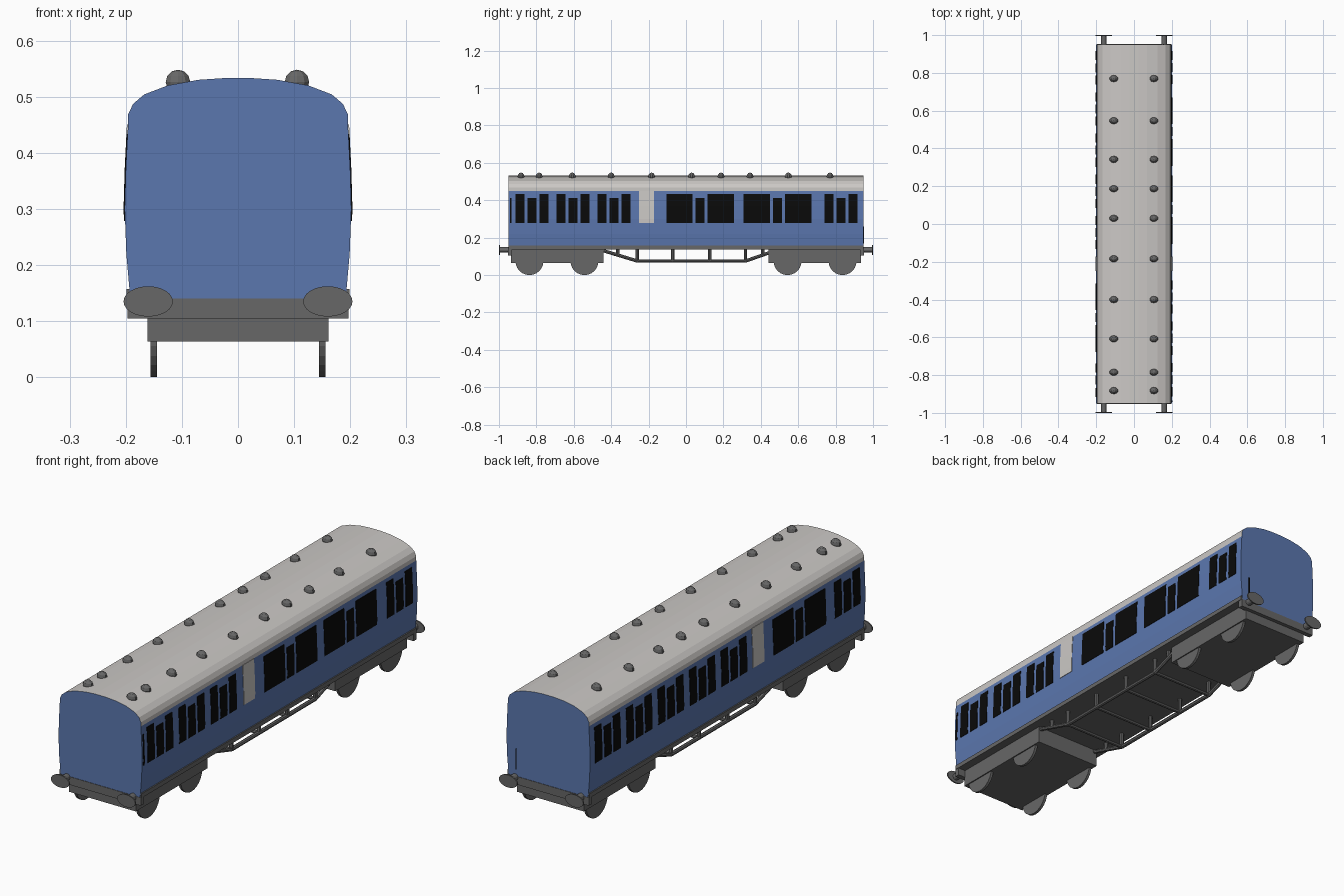
import bpy, bmesh, math
from mathutils import Vector, Matrix

if "Cube" in bpy.data.objects:
    bpy.data.objects.remove(bpy.data.objects["Cube"])


def material(name, rgb):
    m = bpy.data.materials.new(name)
    m.diffuse_color = (*rgb, 1)
    m.use_nodes = True
    m.node_tree.nodes["Principled BSDF"].inputs["Base Color"].default_value = m.diffuse_color
    return m


BLUE = material("coach blue", (0.105, 0.185, 0.43))
ROOF = material("pale roof grey", (0.60, 0.58, 0.56))
GREY = material("chassis grey", (0.135, 0.135, 0.135))
BLACK = material("window black", (0.003, 0.003, 0.003))


def finish(name, bm, *mats):
    bmesh.ops.recalc_face_normals(bm, faces=bm.faces[:])
    me = bpy.data.meshes.new(name)
    bm.to_mesh(me)
    bm.free()
    for m in mats:
        me.materials.append(m)
    ob = bpy.data.objects.new(name, me)
    bpy.context.collection.objects.link(ob)
    return ob


def prism(bm, pts, y0, y1):
    """Extrude an x/z outline along y."""
    a = [bm.verts.new((x, y0, z)) for x, z in pts]
    b = [bm.verts.new((x, y1, z)) for x, z in pts]
    n = len(pts)
    bm.faces.new(a)
    bm.faces.new(b[::-1])
    for i in range(n):
        j = (i + 1) % n
        bm.faces.new((a[i], b[i], b[j], a[j]))


def box(bm, x0, x1, y0, y1, z0, z1):
    prism(bm, [(x0, z0), (x1, z0), (x1, z1), (x0, z1)], y0, y1)


def rod(bm, p, q, r, sides=8):
    p, q = Vector(p), Vector(q)
    d = q - p
    mat = Matrix.Translation((p + q) / 2) @ d.to_track_quat('Z', 'Y').to_matrix().to_4x4()
    bmesh.ops.create_cone(bm, cap_ends=True, segments=sides, radius1=r, radius2=r,
                          depth=d.length, matrix=mat)


# Body shell: blue sides and ends, pale roof above the cantrail
SIDE = [(0.192, 0.14), (0.199, 0.22), (0.202, 0.30), (0.2, 0.37), (0.196, 0.45)]
TOP = [(0.196, 0.468), (0.187, 0.487), (0.167, 0.504), (0.125, 0.52), (0.07, 0.53), (0.025, 0.533)]
half = SIDE + TOP
bm = bmesh.new()
prism(bm, half + [(-x, z) for x, z in reversed(half)], -0.95, 0.95)
bm.normal_update()
for f in bm.faces:
    if abs(f.normal.y) < 0.5 and f.calc_center_median().z > 0.45:
        f.material_index = 1
finish("coach_body", bm, BLUE, ROOF)


def side_x(z):
    for (xa, za), (xb, zb) in zip(SIDE, SIDE[1:]):
        if z <= zb:
            return xa + (xb - xa) * (z - za) / (zb - za)
    return SIDE[-1][0]


def side_plate(bm, side, y0, y1, z0, z1):
    """Thin plate that follows the curved body side."""
    zs = [z0] + [z for _, z in SIDE if z0 < z < z1] + [z1]
    outer = [(side * (side_x(z) + 0.002), z) for z in zs]
    inner = [(side * (side_x(z) - 0.002), z) for z in zs]
    prism(bm, outer + inner[::-1], y0, y1)


# Windows in groups of three: tall, short, tall
SILL, LOW, HIGH = 0.278, 0.412, 0.433


def window_group(bm, side, y, wide):
    for w, top in ((wide, HIGH), (0.048, LOW), (wide, HIGH)):
        side_plate(bm, side, y, y + w, SILL, top)
        y += w + 0.016


LAYOUT = {
    1: [(-0.912, 0.048), (-0.693, 0.048), (-0.474, 0.048),
        (-0.105, 0.141), (0.308, 0.141), (0.741, 0.048)],
    -1: [(0.739 - 0.218 * i, 0.048) for i in range(5)] + [(-0.677, 0.141), (-0.915, 0.048)],
}
for side, label in ((1, "right"), (-1, "left")):
    bm = bmesh.new()
    for y, w in LAYOUT[side]:
        window_group(bm, side, y, w)
    if side == 1:
        side_plate(bm, side, -0.942, -0.934, SILL, LOW)
    finish(label + "_windows", bm, BLACK)
    # Frosted pale panel
    bm = bmesh.new()
    side_plate(bm, side, -0.25, -0.172, SILL, 0.45)
    finish(label + "_pale_panel", bm, ROOF)

# Narrow slot on the back end
bm = bmesh.new()
box(bm, 0.153, 0.158, 0.948, 0.952, 0.17, 0.26)
finish("end_slot", bm, BLACK)

# Floor frame with end beams
bm = bmesh.new()
box(bm, -0.199, 0.199, -0.949, 0.949, 0.138, 0.157)
for s in (-1, 1):
    ya, yb = sorted((s * 0.93, s * 0.952))
    box(bm, -0.197, 0.197, ya, yb, 0.105, 0.14)
finish("underframe", bm, GREY)

# Bogies and wheels
for s, label in ((-1, "front"), (1, "back")):
    bm = bmesh.new()
    ya, yb = sorted((s * 0.44, s * 0.935))
    box(bm, -0.161, 0.161, ya, yb, 0.064, 0.139)
    finish(label + "_bogie", bm, GREY)
    bm = bmesh.new()
    for y in (0.543, 0.837):
        for x in (-0.15, 0.15):
            rod(bm, (x - 0.006, s * y, 0.075), (x + 0.006, s * y, 0.075), 0.075, 24)
    finish(label + "_wheels", bm, GREY)

# Buffers: shank and oval head
bm = bmesh.new()
for s in (-1, 1):
    for x in (-0.16, 0.16):
        rod(bm, (x, s * 0.94, 0.135), (x, s * 0.996, 0.135), 0.015, 12)
        oval = [(x + 0.044 * math.cos(t * math.tau / 24), 0.135 + 0.027 * math.sin(t * math.tau / 24))
                for t in range(24)]
        prism(bm, oval, s * 0.994, s * 1.0)
finish("buffers", bm, GREY)

# Truss rods, posts and cross bars
bm = bmesh.new()
POSTS = (-0.26, -0.07, 0.126, 0.318)
LOWZ = 0.075
for x in (-0.15, 0.15):
    path = [(x, -0.48, 0.142), (x, POSTS[0], LOWZ), (x, POSTS[-1], LOWZ), (x, 0.51, 0.142)]
    for p, q in zip(path, path[1:]):
        rod(bm, p, q, 0.009)
    for y in POSTS:
        rod(bm, (x, y, LOWZ), (x, y, 0.14), 0.009)
    for y in (-0.365, 0.41):
        rod(bm, (x, y, 0.108), (x, y, 0.14), 0.009)
for y in POSTS:
    rod(bm, (-0.15, y, LOWZ), (0.15, y, LOWZ), 0.008)
finish("truss", bm, GREY)

# Roof vents
bm = bmesh.new()
for y in (0.77, 0.547, 0.342, 0.187, 0.03, -0.184, -0.4, -0.608, -0.785, -0.882):
    for x in (-0.107, 0.105):
        mat = Matrix.Translation((x, y, 0.526)) @ Matrix.Diagonal((0.023, 0.018, 0.022, 1))
        bmesh.ops.create_uvsphere(bm, u_segments=10, v_segments=6, radius=1, matrix=mat)
finish("roof_vents", bm, GREY)
